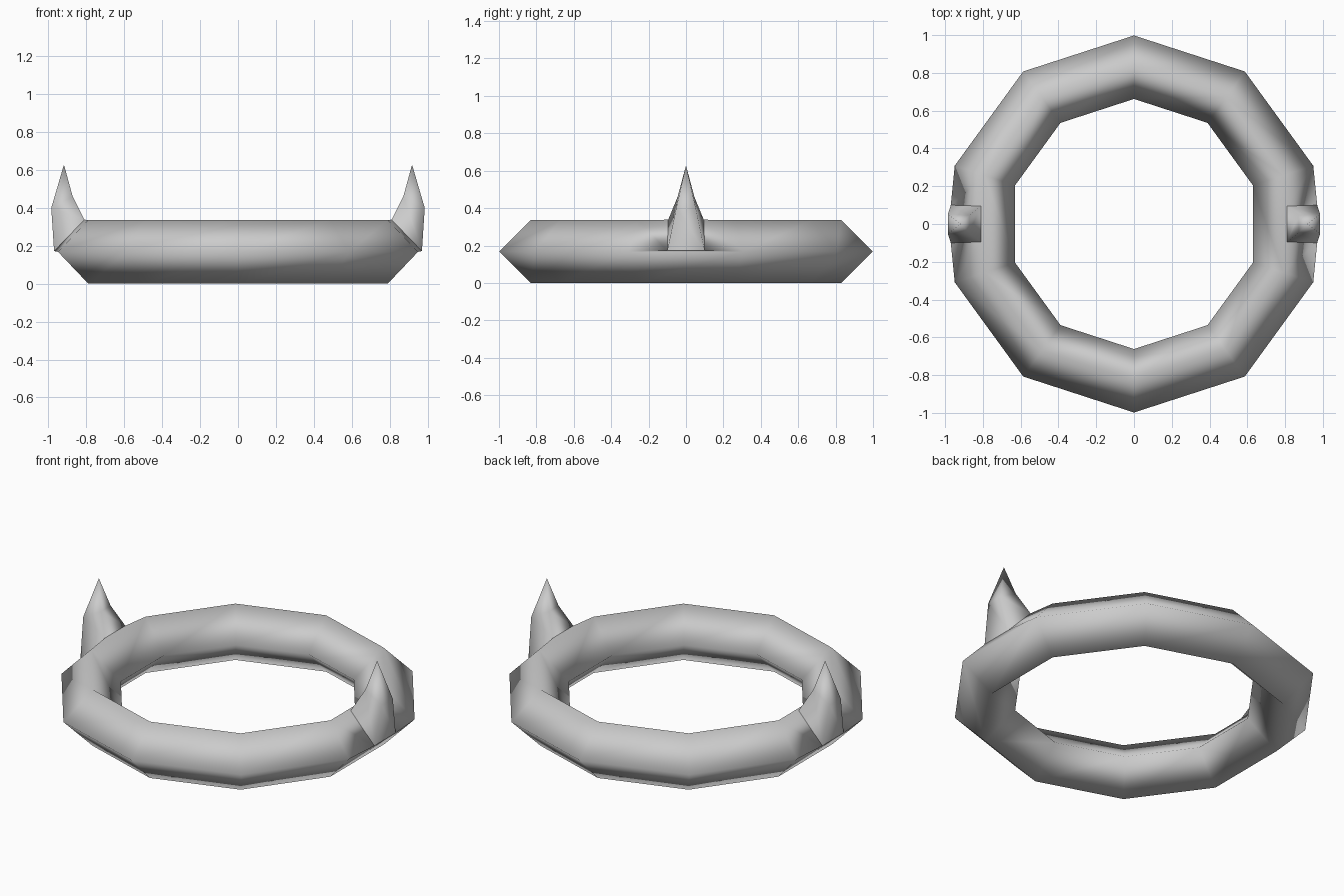
import bpy
import bmesh
import math
from mathutils import Vector

cube = bpy.data.objects.get("Cube")
if cube:
    bpy.data.objects.remove(cube, do_unlink=True)

# Plain grey material
grey = bpy.data.materials.new("plain grey")
grey.use_nodes = True
grey.diffuse_color = (0.6, 0.6, 0.6, 1)
grey.node_tree.nodes["Principled BSDF"].inputs["Base Color"].default_value = grey.diffuse_color

SIDES = 10
MAJOR, MINOR = 0.83, 0.168
bm = bmesh.new()

# Ten-sided ring with a diamond cross-section
rings = []
for i in range(SIDES):
    a = math.radians(18) + math.tau * i / SIDES
    ring = []
    for k in range(4):
        b = math.tau * k / 4
        r = MAJOR + MINOR * math.cos(b)
        ring.append(bm.verts.new((r * math.cos(a), r * math.sin(a), MINOR * (1 + math.sin(b)))))
    rings.append(ring)

horn_bases = {}
for i in range(SIDES):
    here, there = rings[i], rings[(i + 1) % SIDES]
    for k in range(4):
        n = (k + 1) % 4
        face = bm.faces.new((here[k], there[k], there[n], here[n]))
        # The upper outer faces on the left and right carry the horns
        if k == 0 and i in (4, SIDES - 1):
            horn_bases[face] = 1 if i == SIDES - 1 else -1


def shape_section(face, side, outer, inner):
    """Place a quad as a horn section; each edge is (x, half width, z)."""
    verts = sorted(face.verts, key=lambda v: v.co.z)
    for pair, (x, w, z) in ((verts[:2], outer), (verts[2:], inner)):
        for v in pair:
            v.co = Vector((side * x, math.copysign(w, v.co.y), z))


# Horns grown out of the ring, with a kink halfway up
for face, side in horn_bases.items():
    bmesh.ops.inset_individual(bm, faces=[face], thickness=0.04)
    shape_section(face, side, (0.97, 0.1, 0.172), (0.81, 0.095, 0.338))
    base_edges = list(face.edges)
    result = bmesh.ops.extrude_discrete_faces(bm, faces=[face])
    # Rebuild the horn walls between the base and the raised section
    top = result["faces"][0]
    low = sorted((v for e in base_edges for v in e.verts), key=lambda v: v.index)
    low = list(dict.fromkeys(low))
    shape_section(top, side, (0.985, 0.052, 0.4), (0.872, 0.045, 0.46))
    tip = bm.verts.new((side * 0.918, 0, 0.628))
    ups = list(top.verts)
    for j, up in enumerate(ups):
        nxt = ups[(j + 1) % len(ups)]
        bm.faces.new((up, nxt, tip))
    bmesh.ops.delete(bm, geom=[top], context="FACES_ONLY")
    for e in base_edges:
        e.smooth = False

bmesh.ops.remove_doubles(bm, verts=bm.verts, dist=0.0005)
bmesh.ops.recalc_face_normals(bm, faces=bm.faces)
for f in bm.faces:
    f.smooth = True

mesh = bpy.data.meshes.new("horned_ring")
bm.to_mesh(mesh)
bm.free()
mesh.materials.append(grey)
bpy.context.collection.objects.link(bpy.data.objects.new("horned_ring", mesh))
